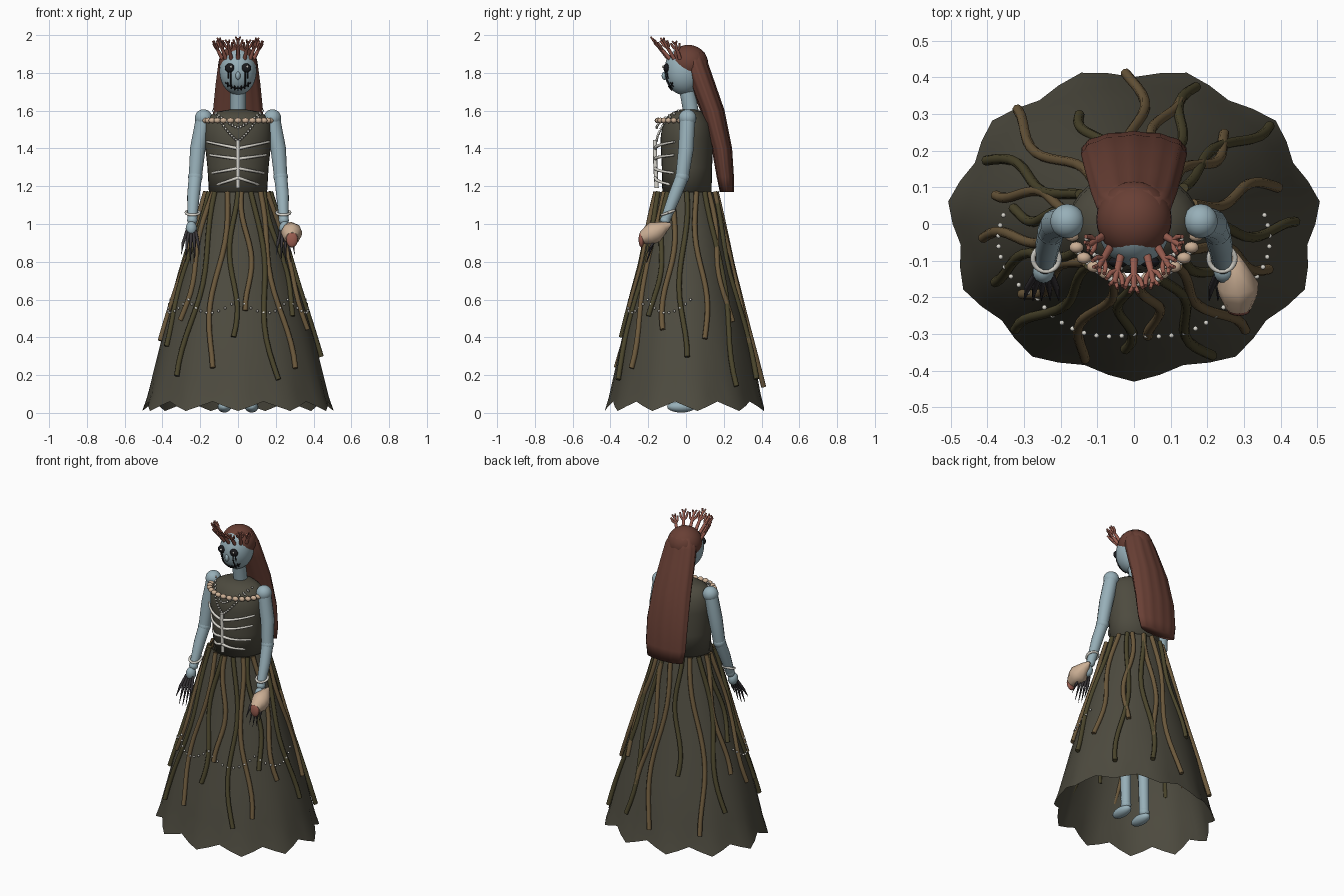
import bpy, bmesh, math
from mathutils import Matrix, Vector
from math import sin, cos, pi, radians, sqrt, hypot, atan2

if "Cube" in bpy.data.objects:
    bpy.data.objects.remove(bpy.data.objects["Cube"])


def mat(name, *rgb):
    m = bpy.data.materials.new(name)
    m.diffuse_color = (*rgb, 1)
    m.use_nodes = True
    m.node_tree.nodes["Principled BSDF"].inputs["Base Color"].default_value = m.diffuse_color
    return m


SKIN = mat("pale_blue", .31, .43, .48)
CLOTH = mat("dark_cloth", .075, .07, .05)
HAIR = mat("auburn", .14, .05, .035)
CORAL = mat("coral", .32, .11, .08)
KELP = [mat("kelp_brown", .15, .10, .045), mat("kelp_olive", .07, .06, .025)]
CREAM = mat("shell_cream", .60, .43, .30)
BONE = mat("bone", .70, .68, .62)
BLACK = mat("black", .01, .01, .012)
CLAW = mat("claw", .04, .035, .04)


def finish(name, bm, m):
    bmesh.ops.recalc_face_normals(bm, faces=bm.faces)
    me = bpy.data.meshes.new(name)
    bm.to_mesh(me)
    bm.free()
    for p in me.polygons:
        p.use_smooth = True
    me.materials.append(m)
    ob = bpy.data.objects.new(name, me)
    bpy.context.collection.objects.link(ob)
    return ob


def balls(name, items, m, seg=16):
    """items: (centre, radius or (rx, ry, rz)) joined in one mesh"""
    bm = bmesh.new()
    for c, r in items:
        r = r if isinstance(r, tuple) else (r, r, r)
        mx = Matrix.Translation(c) @ Matrix.Diagonal((*r, 1))
        bmesh.ops.create_uvsphere(bm, u_segments=seg, v_segments=max(6, seg * 2 // 3),
                                  radius=1, matrix=mx)
    return finish(name, bm, m)


def loft(name, rings, m, caps=True):
    bm = bmesh.new()
    vs = [[bm.verts.new(p) for p in r] for r in rings]
    n = len(vs[0])
    for a, b in zip(vs, vs[1:]):
        for i in range(n):
            j = (i + 1) % n
            bm.faces.new((a[i], a[j], b[j], b[i]))
    if caps:
        bm.faces.new(vs[0])
        bm.faces.new(vs[-1])
    return finish(name, bm, m)


def tube(name, paths, m, r=1.0, res=2):
    """paths: lists of points (x, y, z[, radius factor])"""
    cu = bpy.data.curves.new(name, 'CURVE')
    cu.dimensions = '3D'
    cu.bevel_depth = r
    cu.bevel_resolution = res
    cu.use_fill_caps = True
    for path in paths:
        sp = cu.splines.new('POLY')
        sp.points.add(len(path) - 1)
        for pt, q in zip(sp.points, path):
            pt.co = (*q[:3], 1)
            pt.radius = q[3] if len(q) > 3 else 1
    cu.materials.append(m)
    ob = bpy.data.objects.new(name, cu)
    bpy.context.collection.objects.link(ob)
    bpy.ops.object.select_all(action='DESELECT')
    ob.select_set(True)
    bpy.context.view_layer.objects.active = ob
    bpy.ops.object.convert(target='MESH')
    return ob


def ellipse(z, yc, rx, ry, n=32):
    return [(rx * cos(2 * pi * i / n), yc + ry * sin(2 * pi * i / n), z) for i in range(n)]


# skirt: flared oval cone with a scalloped hem
def skirt_ring(z, r, wave, n=44):
    ring = []
    yr = .93 - .09 * min(1, (1.17 - z) / .4)
    for i in range(n):
        a = 2 * pi * i / n - pi / 2
        w = cos(11 * (a + pi / 2))
        k = r * (1 + .035 * wave * w)
        ring.append((k * cos(a), k * yr * sin(a), z - .025 * wave * w))
    return ring


loft("skirt", [skirt_ring(*q) for q in [(1.17, .165, 0), (.95, .235, 0), (.7, .313, 0), (.4, .402, .1),
     (.2, .452, .35), (.1, .475, .7), (.035, .495, 1)]], CLOTH, caps=False)

# kelp strips hanging over the skirt, given by where they end in plan
ends = [(0, .42), (-.14, .31), (-.35, .30), (-.41, .18), (-.38, .10), (-.34, .03), (-.42, -.05),
        (-.40, -.14), (-.31, -.20), (-.31, -.31), (-.16, -.37), (-.035, -.35), (.065, -.31), (.21, -.37),
        (.29, -.31), (.31, -.19), (.38, -.12), (.45, -.02), (.40, .11), (.36, .29), (.27, .24),
        (.18, .38), (.10, .35)]
paths = [[], []]
for i, (x, y) in enumerate(ends):
    a, z1 = atan2(y / .84, x), max(.1, 1.17 - (hypot(x, y / .84) - .18) / .31)
    pts = []
    for k in range(15):
        t = k / 14
        z = 1.17 + (z1 - 1.17) * t
        b = a + .1 * sin(t * 7 + i * 1.9) * (1 - .3 * t)
        r = .172 + (1.17 - z) * .308
        yr = .93 - .09 * min(1, (1.17 - z) / .4)
        pts.append((r * cos(b), r * yr * sin(b), z))
    paths[i % 2].append(pts)
tube("kelp_strips_brown", paths[0], KELP[0], .014)
tube("kelp_strips_olive", paths[1], KELP[1], .014)

# pearl garland in four swags round the front of the skirt
items = []
for i in range(37):
    t = i / 36
    a = -pi + pi * t + .08 * (2 * t - 1)
    z = .60 - .07 * abs(sin(4 * pi * t))
    r = .178 + (1.17 - z) * .315
    items.append(((r * cos(a), r * .84 * sin(a), z), .007))
balls("skirt_pearls", items, BONE, 8)

# bodice
loft("bodice", [ellipse(*q) for q in [(1.15, .005, .153, .13), (1.3, .005, .162, .133), (1.45, .005, .178, .14),
     (1.53, .005, .175, .13), (1.575, .005, .145, .1), (1.595, .01, .11, .075), (1.605, .015, .05, .045)]], CLOTH)

# rib cage ornament
tube("sternum", [[(0, -.155, 1.19), (0, -.162, 1.3), (0, -.165, 1.445)]], BONE, .011)
ribs = []
for z0, z1, w in [(1.40, 1.435, .165), (1.345, 1.365, .15), (1.295, 1.27, .135), (1.245, 1.205, .12)]:
    for s in (-1, 1):
        ribs.append([(s * w * t, -.162 + .1 * t ** 2.2, z0 + (z1 - z0) * t, 1 - .35 * t)
                     for t in (0, .2, .4, .6, .8, 1)])
tube("ribs", ribs, BONE, .0095)

# shell collar and two draped pearl strings
balls("collar_shells", [((.172 * cos(a), -.145 * sin(a) - .005, 1.548), (.02, .016, .015))
      for a in [pi * (.06 + .88 * i / 12) for i in range(13)]], CREAM, 10)
items = []
for low, n in ((1.51, 19), (1.44, 25)):
    for i in range(n):
        u = 2 * i / (n - 1) - 1
        z = low + (1.6 - low) * abs(u) ** 1.3
        items.append(((.13 * u, -.155 + .09 * u * u + max(0, z - 1.55) * .5, z), .007))
balls("necklace_pearls", items, BONE, 8)

# neck and head
tube("neck", [[(0, .03, 1.57), (0, .015, 1.66), (0, -.005, 1.76)]], SKIN, .042, 5)
HC, HR = Vector((0, -.01, 1.81)), (.098, .105, .127)
balls("head", [(HC, HR)], SKIN, 32)


def face(x, z, out=0.0):
    d = 1 - (x / HR[0]) ** 2 - ((z - HC.z) / HR[2]) ** 2
    return (x, HC.y - HR[1] * sqrt(max(d, 0)) - out, z)


# face: eyes, nose, stitched grin and dark streaks
S = (-1, 1)
balls("eye_sockets", [(face(s * .043, 1.826), (.027, .016, .024)) for s in S], BLACK)
balls("eye_glints", [(face(s * .043 + .006, 1.832, .015), .007) for s in S], BONE, 8)
balls("nose", [(face(0, 1.785), (.013, .016, .022))], SKIN, 12)
grin = [[face(.066 * u, 1.718 + .03 * u * u, .002) for u in [i / 6 - 1 for i in range(13)]]]
for i in range(7):
    x = .018 * (i - 3)
    z = 1.718 + .03 * (x / .066) ** 2
    grin.append([face(x, z - .011, .002), face(x, z + .011, .002)])
for s in S:
    grin.append([face(s * .038, z, .001) for z in (1.81, 1.785, 1.76, 1.735)])
    grin.append([face(s * .052, z, .001) for z in (1.81, 1.79, 1.77)])
tube("grin_and_streaks", grin, BLACK, .0038, 1)

# hair: cap and long fall down the back
balls("hair_cap", [((0, .012, 1.85), (.103, .105, .098))], HAIR, 28)


def hair_ring(z, yc, rx, ry, n=48):
    return [(rx * cos(a) * (1 + .02 * cos(12 * a)), yc + ry * sin(a) * (1 + .04 * cos(12 * a)), z)
            for a in [2 * pi * i / n for i in range(n)]]


loft("hair_fall", [hair_ring(*q) for q in [(1.91, .035, .075, .06), (1.85, .05, .102, .065), (1.75, .085, .115, .065),
     (1.6, .14, .13, .062), (1.4, .19, .142, .052), (1.25, .208, .14, .044), (1.17, .216, .125, .036)]], HAIR)

# coral crown: forked branches leaning outwards
paths = []
for i in range(7):
    a = radians(-162 + 24 * i)
    d = Vector((cos(a), sin(a), 0))
    side = Vector((-sin(a), cos(a), 0))
    h = (.085, .1, .09, .105)[min(i, 6 - i)]
    base = Vector((0, -.005, 1.875)) + d * .088
    lean = Vector((d.x * .045, d.y * .085, h))
    mid, top = base + lean * .55, base + lean
    paths.append([(*base, 1.2), (*mid, 1), (*top, .75)])
    for s in S:
        fork = mid + lean * .4 + side * s * .024
        paths.append([(*mid, .9), (*(mid + side * s * .017 + lean * .15), .8), (*fork, .65)])
    tip = base + lean * .85
    for s in S:
        paths.append([(*tip, .7), (*(top + side * s * .012 + lean * .1), .55)])
tube("coral_crown", paths, CORAL, .009)

# arms, hands, claws, bracelets, legs and feet, mirrored
for s, n in ((-1, "left"), (1, "right")):
    sh, el = (s * .182, .008, 1.56), (s * .226, -.02, 1.25)
    wr = (s * .242, -.11, 1.02)
    tube(n + "_upper_arm", [[(*sh, .042), (s * .213, .0, 1.4, .042), (*el, .036)]], SKIN, 1, 4)
    tube(n + "_forearm", [[(*el, .036), (s * .236, -.06, 1.15, .034), (*wr, .026)]], SKIN, 1, 4)
    balls(n + "_joints", [(sh, .047), (el, .038), (wr, .027)], SKIN, 20)
    balls(n + "_hand", [((s * .247, -.13, .975), (.03, .032, .04))], SKIN, 16)
    claws = []
    for k in range(5):
        f = k / 4
        x0, x1 = s * (.225 + .045 * f), s * (.205 + .095 * f)
        z1 = (.84, .80, .79, .80, .84)[k]
        claws.append([(x0, -.14, .965, .009), (x0 * .3 + x1 * .7, -.175, .90, .0085), (x1, -.21, z1, .001)])
    tube(n + "_claws", claws, CLAW, 1, 1)
    loop = []
    for k in range(25):
        a = 2 * pi * k / 24
        loop.append((s * .24 + .036 * cos(a), -.095 + .034 * sin(a), 1.06 + .012 * sin(a)))
    tube(n + "_bracelet", [loop], BONE, .007)
    tube(n + "_leg", [[(s * .065, .01, 1.1, .05), (s * .068, .0, .55, .036), (s * .07, .01, .06, .03)]], SKIN, 1, 4)
    balls(n + "_knee", [((s * .068, 0, .55), .04), ((s * .07, .01, .065), .032)], SKIN, 16)
    balls(n + "_foot", [((s * .072, -.025, .032), (.036, .075, .03))], SKIN, 16)

# conch shell held in one hand
tube("conch", [[(.275, -.08, 1.0, .008), (.278, -.115, .985, .03), (.283, -.165, .957, .057),
                (.285, -.195, .94, .052), (.286, -.232, .925, .034)]], CREAM, 1, 2)
balls("conch_lip", [((.286, -.236, .918), (.031, .015, .042))], CORAL, 16)
